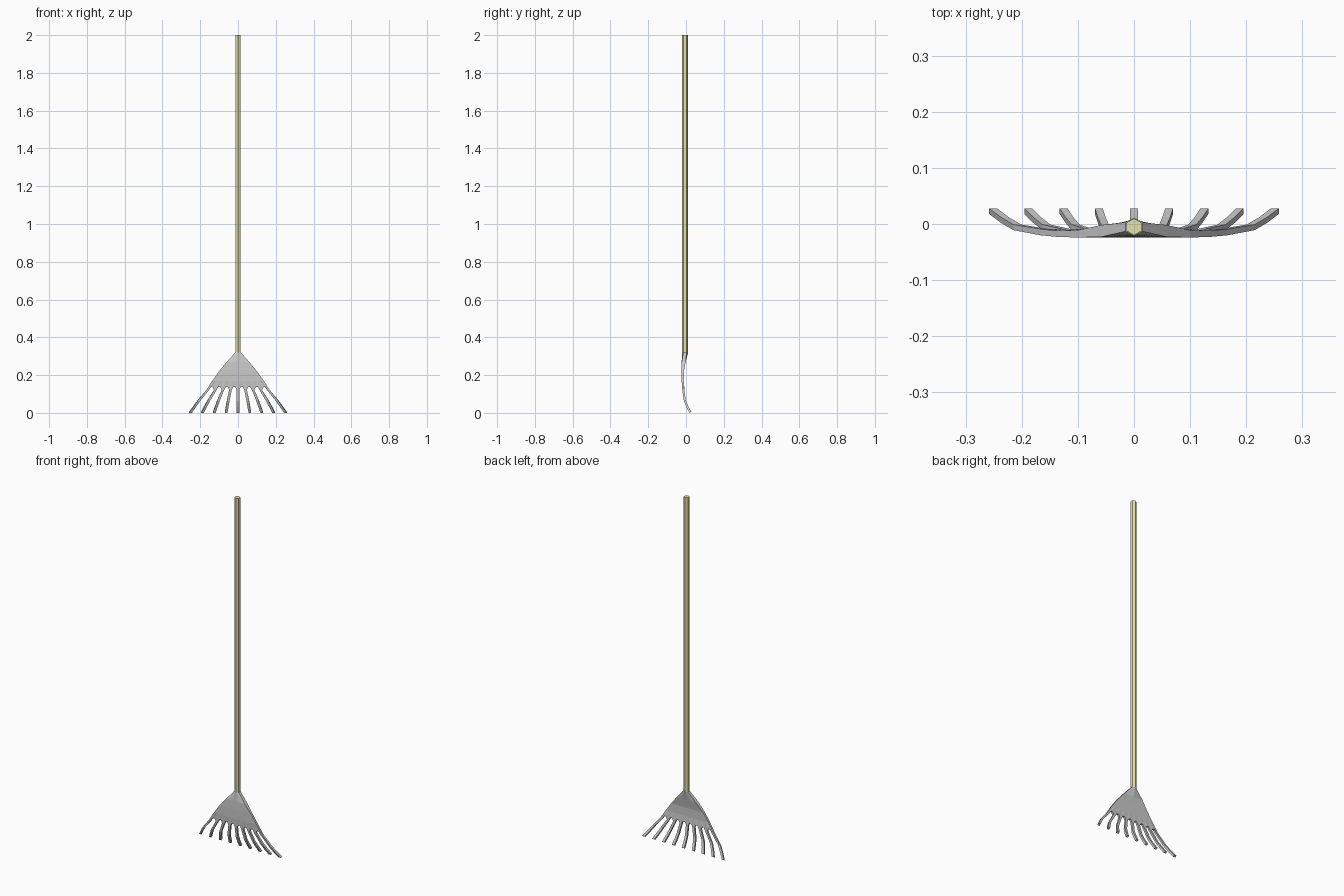
import bpy, bmesh, math
from mathutils import Matrix

if "Cube" in bpy.data.objects:
    bpy.data.objects.remove(bpy.data.objects["Cube"])

HANDLE_Y = -0.005
TINES = range(-4, 5)
HALF = 0.007                     # tine half width


def finish(name, bm):
    bmesh.ops.recalc_face_normals(bm, faces=bm.faces)
    me = bpy.data.meshes.new(name)
    bm.to_mesh(me)
    bm.free()
    ob = bpy.data.objects.new(name, me)
    bpy.context.collection.objects.link(ob)
    return ob


# Hexagonal wooden handle
bm = bmesh.new()
z0, z1 = 0.31, 2.0
bmesh.ops.create_cone(bm, cap_ends=True, segments=6, radius1=0.015, radius2=0.015,
                      depth=z1 - z0,
                      matrix=Matrix.Translation((0, HANDLE_Y, (z0 + z1) / 2)))
# corners point to the front and back
if max(v.co.x for v in bm.verts) > 0.0145:
    bmesh.ops.rotate(bm, verts=bm.verts, cent=(0, HANDLE_Y, 0),
                     matrix=Matrix.Rotation(math.radians(30), 3, 'Z'))
handle = finish("handle", bm)
wood = bpy.data.materials.new("wood")
wood.diffuse_color = (0.8, 0.76, 0.4, 1)
wood.use_nodes = True
wood.node_tree.nodes["Principled BSDF"].inputs["Base Color"].default_value = wood.diffuse_color
handle.data.materials.append(wood)

# Rake head: fan plate and curved tines as one solid
bm = bmesh.new()
pairs, faces = [], []            # front/back vertex pairs, faces as pair indices


def pair(x, zf, yf, yb, zb=None):
    pairs.append((bm.verts.new((x, yf, zf)),
                  bm.verts.new((x, yb, zf if zb is None else zb))))
    return len(pairs) - 1


# columns at the plate's lower edge: tine sides and the arches between tines
cols = []
for i in TINES:
    cx = i * 0.04
    cols += [(cx - HALF, 0.122), (cx + HALF, 0.122)]
    if i < 4:
        cols += [(cx + 0.014, 0.136), (cx + 0.026, 0.136)]
edge = cols[-1][0]

# plate rows: z, half width, front y, back y
rows = []
for k, (z, hw, yf, yb) in enumerate([(0.32, 0.015, -0.021, 0.011),
                                     (0.27, 0.059, -0.023, -0.002),
                                     (0.22, 0.101, -0.024, -0.011),
                                     (0.17, 0.136, -0.023, -0.012)]):
    row = []
    for x, _ in cols:
        t = x / edge
        s = 1 - 0.5 * abs(t) if k == 0 else 1
        row.append(pair(t * hw, z, HANDLE_Y + (yf - HANDLE_Y) * s,
                        HANDLE_Y + (yb - HANDLE_Y) * s))
    rows.append(row)
rows.append([pair(x, z, -0.020, -0.009) for x, z in cols])
for a, b in zip(rows, rows[1:]):
    for j in range(len(cols) - 1):
        faces.append((a[j], b[j], b[j + 1], a[j + 1]))

# tines: spacing, front z, front y, back y, back z
for n, i in enumerate(TINES):
    l, r = rows[-1][4 * n], rows[-1][4 * n + 1]
    for sp, zf, yf, yb, zb in [(0.0520, 0.062, -0.011, -0.001, 0.066),
                               (0.0575, 0.030, 0.002, 0.012, 0.036),
                               (0.0628, 0.000, 0.018, 0.028, 0.006)]:
        l2 = pair(i * sp - HALF, zf, yf, yb, zb)
        r2 = pair(i * sp + HALF, zf, yf, yb, zb)
        faces.append((l, l2, r2, r))
        l, r = l2, r2

# front and back skins, then walls along the open outline
edges = {(f[k], f[(k + 1) % 4]) for f in faces for k in range(4)}
for f in faces:
    bm.faces.new([pairs[k][0] for k in f])
    bm.faces.new([pairs[k][1] for k in reversed(f)])
for a, b in edges:
    if (b, a) not in edges:
        bm.faces.new([pairs[b][0], pairs[a][0], pairs[a][1], pairs[b][1]])
finish("rake_head", bm)
